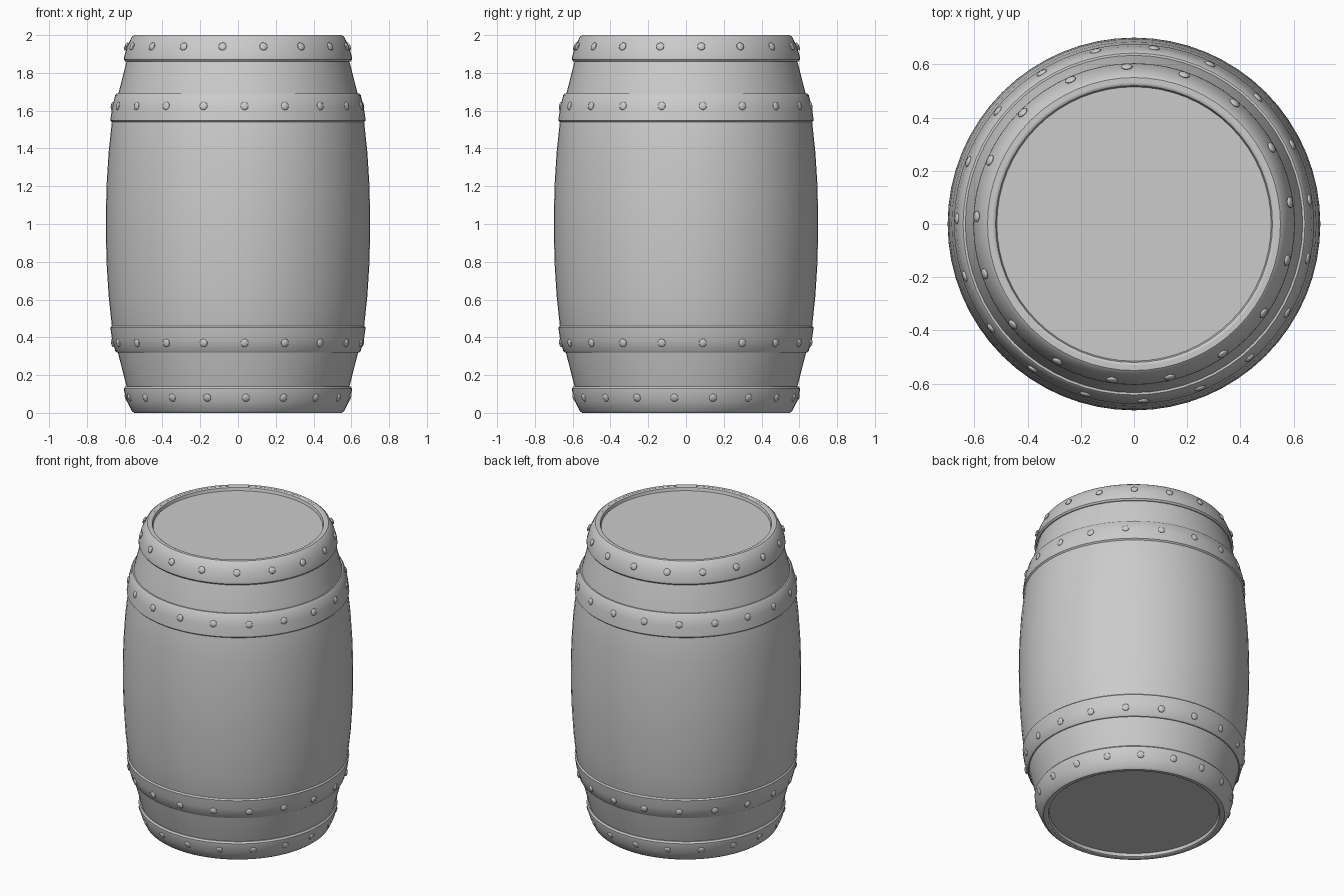
import bpy
import math
from mathutils import Matrix, Vector

if "Cube" in bpy.data.objects:
    bpy.data.objects.remove(bpy.data.objects["Cube"])

SEGMENTS = 64

grey = bpy.data.materials.new("plain grey")
grey.use_nodes = True
grey.diffuse_color = (0.6, 0.6, 0.6, 1)
grey.node_tree.nodes["Principled BSDF"].inputs["Base Color"].default_value = (0.6, 0.6, 0.6, 1)


def finish(obj, name, angle=35):
    obj.name = name
    obj.data.materials.append(grey)
    bpy.ops.object.select_all(action="DESELECT")
    obj.select_set(True)
    bpy.context.view_layer.objects.active = obj
    bpy.ops.object.shade_smooth_by_angle(angle=math.radians(angle))


def lathe(name, profile, closed):
    """Spin (radius, z) points round z; open profiles are capped at both ends."""
    n = len(profile)
    verts, faces = [], []
    for s in range(SEGMENTS):
        a = math.tau * s / SEGMENTS
        verts += [(r * math.cos(a), r * math.sin(a), z) for r, z in profile]
    for s in range(SEGMENTS):
        t = (s + 1) % SEGMENTS
        for i in range(n if closed else n - 1):
            j = (i + 1) % n
            faces.append((s * n + i, t * n + i, t * n + j, s * n + j))
    if not closed:
        faces.append([s * n for s in reversed(range(SEGMENTS))])
        faces.append([s * n + n - 1 for s in range(SEGMENTS)])
    mesh = bpy.data.meshes.new(name)
    mesh.from_pydata(verts, [], faces)
    obj = bpy.data.objects.new(name, mesh)
    bpy.context.collection.objects.link(obj)
    finish(obj, name)


def hoop(name, lower, upper, thickness=0.03):
    """Band with softened edges, leaning with the barrel side."""
    (r0, z0), (r1, z1) = lower, upper
    soft = 0.008
    mid = ((r0 + r1) / 2 + 0.004, (z0 + z1) / 2)
    lathe(name, [(r0 - thickness, z0), (r0 - soft, z0), (r0, z0 + soft), mid,
                 (r1, z1 - soft), (r1 - soft, z1), (r1 - thickness, z1)], True)


def nails(name, count, phase, radius, z, slope):
    """Ring of flat round nail heads; slope tilts them with the hoop."""
    bpy.ops.mesh.primitive_uv_sphere_add(segments=10, ring_count=6, radius=0.022)
    obj = bpy.context.object
    head = obj.data.copy()
    head.transform(Matrix.Rotation(slope, 4, "X") @ Matrix.Diagonal((1, 0.4, 1, 1)))
    verts, faces = [], []
    for k in range(count):
        spin = Matrix.Rotation(math.radians(phase) + math.tau * k / count, 4, "Z")
        base = len(verts)
        verts += [spin @ (v.co + Vector((0, -radius, z))) for v in head.vertices]
        faces += [[base + i for i in p.vertices] for p in head.polygons]
    mesh = bpy.data.meshes.new(name)
    mesh.from_pydata(verts, [], faces)
    obj.data = mesh
    finish(obj, name, 60)


# Bulging staves with a shallow recessed head at each end
side = [(0.548, 0.02), (0.59, 0.14), (0.636, 0.32), (0.668, 0.46), (0.685, 0.62),
        (0.695, 0.78), (0.699, 0.92)]
end = [(0.515, 0.025), (0.52, 0.006), (0.528, 0.001), (0.54, 0.001)]
half = end + side
lathe("barrel_body", half + [(0.70, 1.0)] + [(r, 2 - z) for r, z in reversed(half)], False)

# Middle hoops
hoop("lower_hoop", (0.65, 0.32), (0.676, 0.46))
hoop("upper_hoop", (0.676, 1.54), (0.65, 1.69))

# End hoops curl over the rims
curl = [(0.53, 0.0), (0.55, 0.0), (0.563, 0.01), (0.587, 0.06), (0.603, 0.115),
        (0.604, 0.13), (0.596, 0.14), (0.57, 0.14)]
lathe("bottom_hoop", curl, True)
lathe("top_hoop", [(r, 2 - z) for r, z in reversed(curl)], True)

# Nail heads
nails("bottom_nails", 18, 4, 0.592, 0.08, 0.38)
nails("lower_nails", 19, 3, 0.664, 0.37, 0.18)
nails("upper_nails", 19, 3, 0.665, 1.625, -0.18)
nails("top_nails", 17, -8, 0.592, 1.94, -0.38)
